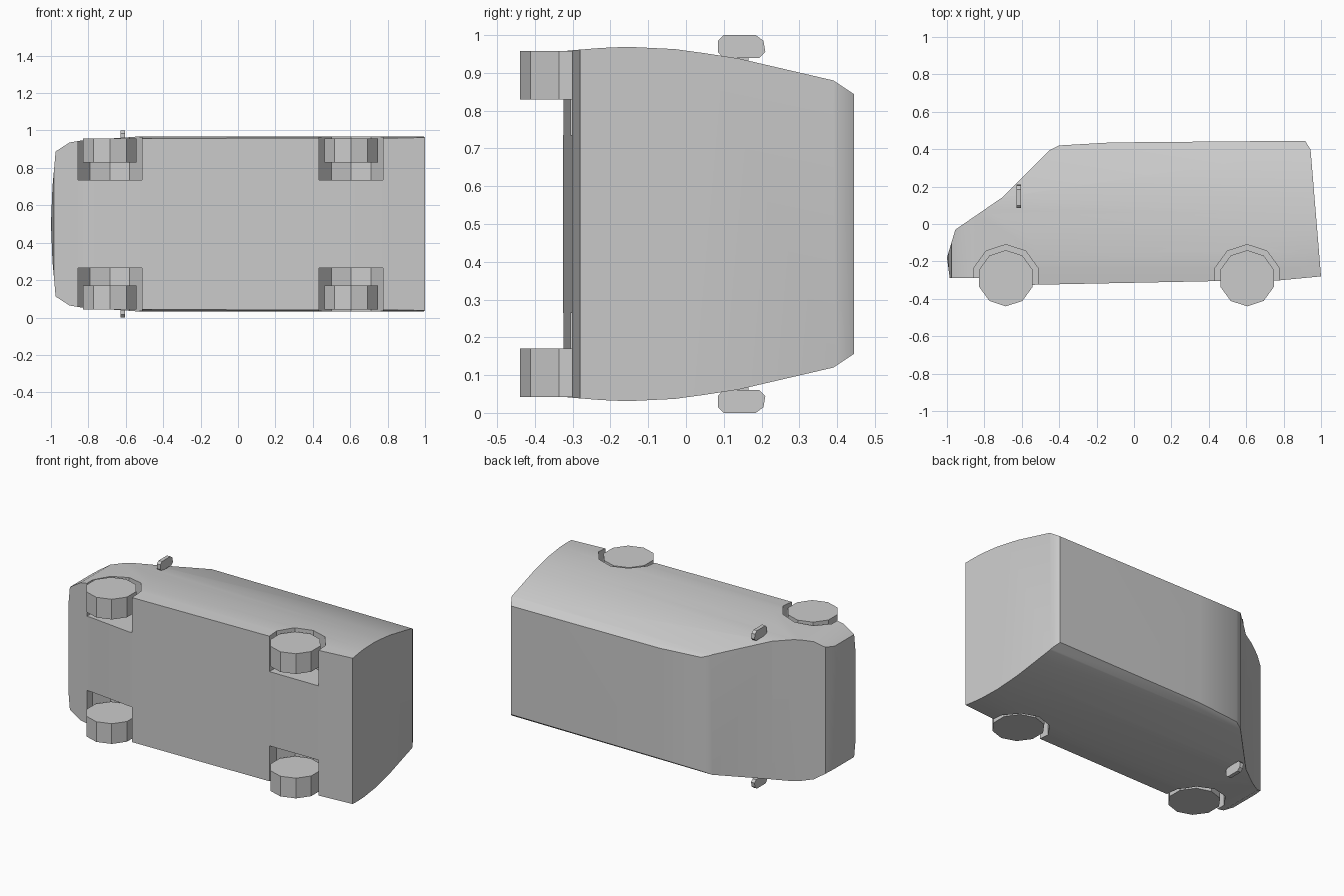
import bpy
import bmesh
import math
from mathutils import Vector

cube = bpy.data.objects.get("Cube")
if cube:
    bpy.data.objects.remove(cube, do_unlink=True)

MID = 0.5  # height of the van's centre plane, as it lies on its side

grey = bpy.data.materials.new("plain grey")
grey.use_nodes = True
GREY = (0.6, 0.6, 0.6, 1)
grey.diffuse_color = GREY
grey.node_tree.nodes["Principled BSDF"].inputs["Base Color"].default_value = GREY


def prism(name, points, place, start, end):
    """Extrude a closed outline; place(a, b, depth) gives the 3D position."""
    bm = bmesh.new()
    face = bm.faces.new([bm.verts.new(place(a, b, start)) for a, b in points])
    shift = Vector(place(0, 0, end)) - Vector(place(0, 0, start))
    new = bmesh.ops.extrude_face_region(bm, geom=[face], use_keep_orig=True)["geom"]
    bmesh.ops.translate(bm, vec=shift, verts=[v for v in new if isinstance(v, bmesh.types.BMVert)])
    bmesh.ops.recalc_face_normals(bm, faces=bm.faces)
    mesh = bpy.data.meshes.new(name)
    bm.to_mesh(mesh)
    bm.free()
    mesh.materials.append(grey)
    obj = bpy.data.objects.new(name, mesh)
    bpy.context.collection.objects.link(obj)
    return obj


def along_x(y, w, d):
    return (d, y, MID + w)


def along_y(x, w, d):
    return (x, d, MID + w)


def along_z(x, y, d):
    return (x, y, MID + d)


def mirrored(half):
    return half + [(a, -w) for a, w in reversed(half) if w]


def decagon(cx, cy, r):
    return [(cx + r * math.sin(i * math.tau / 10), cy - r * math.cos(i * math.tau / 10)) for i in range(10)]


def combine(target, tool, operation):
    tool.hide_render = True
    mod = target.modifiers.new("shape", "BOOLEAN")
    mod.object, mod.operation, mod.solver = tool, operation, "EXACT"
    bpy.context.view_layer.objects.active = target
    bpy.ops.object.modifier_apply(modifier=mod.name)
    bpy.data.objects.remove(tool, do_unlink=True)


# Body: side profile, trimmed by the cross-section and the plan
side = [(-0.985, -0.29), (-0.83, -0.29), (-0.54, -0.325), (0.45, -0.305), (0.77, -0.302),
        (1, -0.28), (0.944, 0.397), (0.915, 0.445), (-0.12, 0.436), (-0.4, 0.42),
        (-0.45, 0.395), (-0.7, 0.145), (-0.955, -0.03), (-1, -0.18)]
section = [(-0.35, 0.455), (-0.3, 0.46), (-0.225, 0.466), (-0.155, 0.469), (-0.03, 0.463),
           (0.05, 0.452), (0.14, 0.438), (0.39, 0.38), (0.44, 0.347), (0.47, 0.327)]
plan = [(1.1, 0.48), (-0.5, 0.47), (-0.84, 0.446), (-0.9, 0.436), (-0.975, 0.388),
        (-0.992, 0.2), (-1, 0)]
body = prism("van_body", side, along_z, -0.6, 0.6)
combine(body, prism("section_cutter", mirrored(section), along_x, -1.2, 1.2), "INTERSECT")
combine(body, prism("plan_cutter", mirrored(plan), along_y, -0.6, 0.6), "INTERSECT")

# Wheels and wheel wells on both sides
for s, side_name in ((1, "upper"), (-1, "lower")):
    for cx, end_name in ((-0.685, "front"), (0.605, "rear")):
        combine(body, prism("well_cutter", decagon(cx, -0.29, 0.18), along_z, s * 0.235, s * 0.6), "DIFFERENCE")
        prism(f"{end_name}_wheel_{side_name}", decagon(cx, -0.29, 0.15), along_z, s * 0.33, s * 0.458)

    # Door mirror with its short arm
    head = [(0.085, 0.455), (0.1, 0.44), (0.195, 0.44), (0.21, 0.455),
            (0.205, 0.485), (0.185, 0.5), (0.1, 0.5), (0.085, 0.485)]
    prism(f"door_mirror_{side_name}", [(y, s * w) for y, w in head], along_x, -0.627, -0.603)
    arm = [(0.13, 0.42), (0.165, 0.42), (0.165, 0.445), (0.13, 0.445)]
    prism(f"mirror_arm_{side_name}", [(y, s * w) for y, w in arm], along_x, -0.62, -0.608)

# Smooth the gentle curves of the body, keeping its edges sharp
bpy.ops.object.select_all(action="DESELECT")
body.select_set(True)
bpy.context.view_layer.objects.active = body
bpy.ops.object.shade_smooth_by_angle(angle=math.radians(30))
